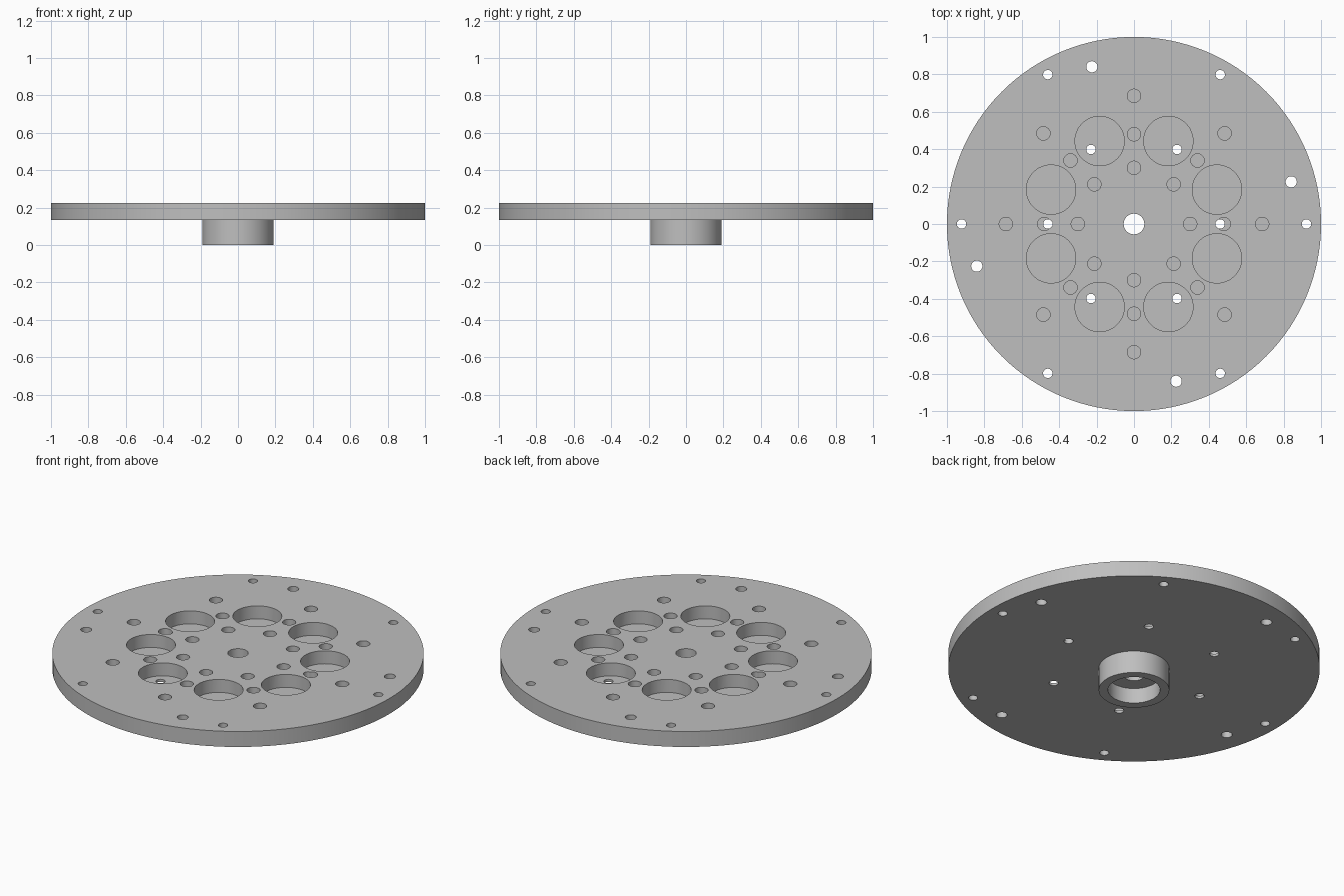
import bpy
import bmesh
from math import sin, cos, pi, radians
from mathutils import Matrix, Vector

cube = bpy.data.objects.get("Cube")
if cube:
    bpy.data.objects.remove(cube, do_unlink=True)

TOP, UNDER = 0.225, 0.133
FLOOR = TOP - 0.077  # bottom of the blind holes and pockets

grey = bpy.data.materials.new("machined_grey")
grey.use_nodes = True
grey.diffuse_color = (0.52, 0.52, 0.52, 1)
grey.node_tree.nodes["Principled BSDF"].inputs["Base Color"].default_value = grey.diffuse_color


def make_object(name, bm):
    bmesh.ops.recalc_face_normals(bm, faces=bm.faces)
    mesh = bpy.data.meshes.new(name)
    bm.to_mesh(mesh)
    bm.free()
    mesh.materials.append(grey)
    obj = bpy.data.objects.new(name, mesh)
    bpy.context.collection.objects.link(obj)
    return obj


def lathe(name, profile, sides):
    bm = bmesh.new()
    rings = [[bm.verts.new((r * cos(2 * pi * i / sides), r * sin(2 * pi * i / sides), z))
              for i in range(sides)] for r, z in profile]
    for k, ring in enumerate(rings):
        after = rings[(k + 1) % len(rings)]
        for i in range(sides):
            j = (i + 1) % sides
            bm.faces.new((ring[i], ring[j], after[j], after[i]))
    return make_object(name, bm)


def drill_cutter(name, patterns, low):
    """Cylinders on bolt circles: (count, circle radius, start angle, hole radius)."""
    bm = bmesh.new()
    high = TOP + 0.05
    for count, circle, start, radius in patterns:
        for i in range(count):
            a = radians(start) + 2 * pi * i / count
            place = Vector((circle * cos(a), circle * sin(a), (low + high) / 2))
            bmesh.ops.create_cone(bm, cap_ends=True, segments=48 if radius > 0.1 else 32,
                                  radius1=radius, radius2=radius, depth=high - low,
                                  matrix=Matrix.Translation(place))
    cutter = make_object(name, bm)
    cutter.hide_render = True
    return cutter


# Disc, hub, counterbore and centre hole as one turned profile
plate = lathe("flange_plate", [
    (0.055, TOP), (1, TOP), (1, UNDER), (0.19, UNDER),
    (0.19, 0), (0.14, 0), (0.14, 0.09), (0.055, 0.09)], 128)

# Large pockets and three rings of blind holes
blind = drill_cutter("blind_hole_cutter", [
    (8, 0.48, 22.5, 0.132),
    (8, 0.30, 0, 0.036), (8, 0.48, 0, 0.036), (8, 0.685, 0, 0.036)], FLOOR)

# Through holes: inner and outer sixes, and four larger ones near the rim
through = drill_cutter("through_hole_cutter", [
    (6, 0.46, 0, 0.025), (6, 0.922, 0, 0.025), (4, 0.87, 15, 0.03)], UNDER - 0.05)

bpy.context.view_layer.objects.active = plate
for cutter in (blind, through):
    cut = plate.modifiers.new(cutter.name, 'BOOLEAN')
    cut.operation = 'DIFFERENCE'
    cut.solver = 'EXACT'
    cut.object = cutter
    bpy.ops.object.modifier_apply(modifier=cut.name)
    bpy.data.objects.remove(cutter, do_unlink=True)

# Smooth round walls, sharp rims
bpy.ops.object.select_all(action='DESELECT')
plate.select_set(True)
bpy.ops.object.shade_smooth_by_angle(angle=radians(30))
